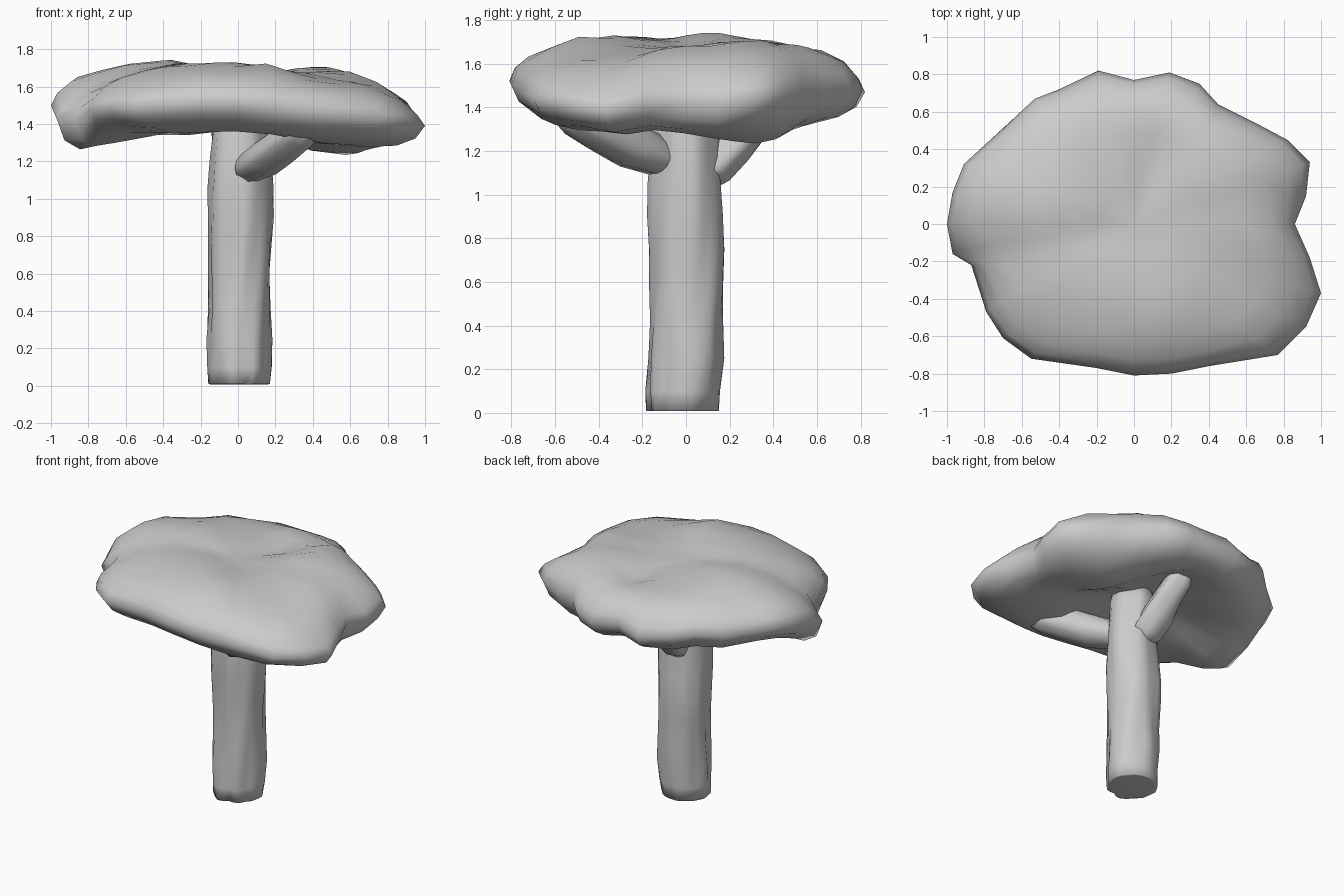
import bpy, bmesh, math
from mathutils import Vector, noise

if "Cube" in bpy.data.objects:
    bpy.data.objects.remove(bpy.data.objects["Cube"])


def skin(name, rings, start, end):
    """Closed smooth surface through equal-sized rings, with a pole at each end."""
    bm = bmesh.new()
    loops = [[bm.verts.new(p) for p in r] for r in rings]
    n = len(loops[0])
    for a, b in zip(loops, loops[1:]):
        for i in range(n):
            j = (i + 1) % n
            bm.faces.new((a[i], a[j], b[j], b[i]))
    p, q = bm.verts.new(start), bm.verts.new(end)
    for i in range(n):
        j = (i + 1) % n
        bm.faces.new((p, loops[0][j], loops[0][i]))
        bm.faces.new((q, loops[-1][i], loops[-1][j]))
    bmesh.ops.recalc_face_normals(bm, faces=bm.faces)
    me = bpy.data.meshes.new(name)
    bm.to_mesh(me)
    bm.free()
    me.polygons.foreach_set("use_smooth", [True] * len(me.polygons))
    ob = bpy.data.objects.new(name, me)
    bpy.context.collection.objects.link(ob)
    return ob


def bumps(x, y, table):
    return sum(h * math.exp(-((x - a) ** 2 + (y - b) ** 2) / (2 * s * s))
               for a, b, h, s in table)


def limb(name, path, sides, wobble):
    """Tube along (x, y, z, radius) points with a gnarled bark surface."""
    pts = [Vector(p[:3]) for p in path]
    rings = []
    for k, c in enumerate(pts):
        d = (pts[min(k + 1, len(pts) - 1)] - pts[max(k - 1, 0)]).normalized()
        if abs(d.z) > .95:
            d = Vector((0, 0, 1))
        u = (Vector((0, 1, 0)) if abs(d.z) > .95 else Vector((0, 0, 1))).cross(d)
        u.normalize()
        v = d.cross(u)
        ring = []
        for i in range(sides):
            t = math.tau * i / sides
            o = u * math.cos(t) + v * math.sin(t)
            r = path[k][3] * (1 + wobble * noise.noise(o * 2.2 + Vector((0, 0, c.z * 2.3))))
            ring.append(c + o * r)
        rings.append(ring)
    return skin(name, rings, pts[0], pts[-1])


# Canopy rim outline with the height of its outer edge
rim = [(-1, 0, 1.5), (-.97, .17, 1.52), (-.91, .32, 1.54), (-.67, .54, 1.5),
       (-.53, .67, 1.53), (-.4, .72, 1.49), (-.19, .82, 1.47), (0, .77, 1.5),
       (.19, .81, 1.48), (.35, .75, 1.5), (.45, .64, 1.5), (.65, .54, 1.47),
       (.82, .45, 1.47), (.94, .33, 1.46), (.92, .15, 1.43), (.86, 0, 1.44),
       (.94, -.18, 1.43), (1, -.37, 1.39), (.92, -.55, 1.42), (.77, -.7, 1.44),
       (.4, -.76, 1.47), (.2, -.8, 1.5), (0, -.81, 1.52), (-.2, -.77, 1.52),
       (-.55, -.72, 1.5), (-.7, -.61, 1.5), (-.79, -.47, 1.48), (-.87, -.22, 1.42),
       (-.97, -.16, 1.43)]
n = len(rim)
# The same outline with its notches evened out, used towards the middle
soft = [[sum(rim[(i + d) % n][a] for d in range(-2, 3)) / 5 * 1.03 for a in (0, 1)]
        for i in range(n)]
# Rings from top to underside: scale, height, how much they follow the rim
profile = [(.2, 1.675, 0), (.42, 1.69, .1), (.62, 1.68, .25), (.78, 1.65, .45),
           (.9, 1.605, .7), (.97, 1.545, .9), (1, 1.49, 1), (.96, 1.43, 1),
           (.88, 1.385, .9), (.74, 1.36, .5), (.5, 1.38, .2), (.25, 1.42, 0)]
top_bumps = [(-.35, .05, .04, .2), (.5, .4, .045, .15), (.12, .35, -.05, .12),
             (.45, -.3, -.03, .15), (-.2, -.15, .02, .15), (.15, -.4, .025, .2),
             (-.8, .15, .04, .12), (-.35, -.5, .02, .15)]
low_bumps = [(.52, .25, -.14, .2), (.5, -.35, -.06, .2), (-.85, -.1, -.06, .15),
             (-.35, -.4, -.03, .2), (.2, .6, -.03, .15), (-.45, .4, -.04, .2),
             (-.08, .42, .06, .15)]
rings = []
for k, (s, z, w) in enumerate(profile):
    ring = []
    even = min(1, (1 - s) * 4)
    for (x, y, rz), (sx, sy) in zip(rim, soft):
        px = (x + (sx - x) * even) * s
        py = (y + (sy - y) * even) * s
        b = wob = 0
        if k != 6:
            b = bumps(px, py, top_bumps if k < 6 else low_bumps)
            wob = .03 * noise.noise(Vector((px * 4, py * 4, z * 4)))
        ring.append((px, py, z + w * (rz - 1.49) + b + wob))
    rings.append(ring)
skin("canopy", rings, (0, 0, 1.67), (0, 0, 1.43))

# Trunk
limb("trunk", [(.005, -.01, .008, .15), (.005, -.01, .01, .163), (.005, -.01, .1, .168),
               (.005, 0, .25, .17), (.01, 0, .42, .164), (.012, .005, .6, .167),
               (.012, .005, .75, .172), (.012, 0, .9, .172), (.01, -.005, 1.05, .165),
               (.01, -.005, 1.2, .158), (.01, 0, 1.35, .15), (.01, 0, 1.46, .13)], 28, .14)

# Two branches propping up the canopy
limb("front_branch", [(.03, -.05, 1.14, .06), (.07, -.13, 1.17, .095), (.15, -.25, 1.22, .11),
                      (.24, -.37, 1.29, .105), (.33, -.5, 1.36, .095), (.39, -.6, 1.42, .06)], 16, .3)
limb("back_branch", [(0, .06, 1.07, .07), (-.01, .13, 1.13, .095), (-.03, .21, 1.22, .1),
                     (-.04, .29, 1.31, .09), (-.06, .38, 1.41, .085), (-.07, .42, 1.46, .06)], 16, .3)
